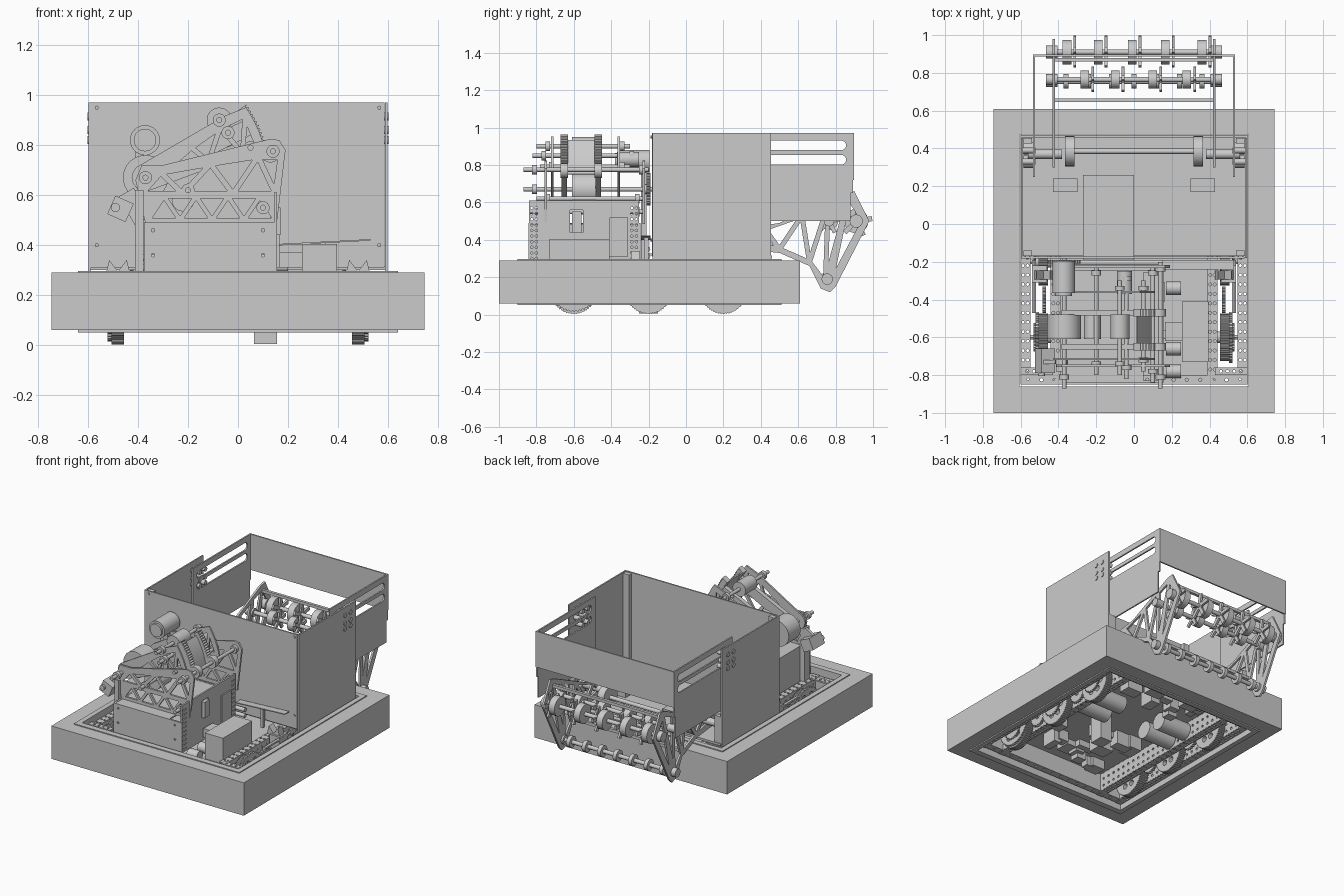
import bpy, bmesh, random
from math import sin, cos, pi, radians
from mathutils import Vector, Matrix

if "Cube" in bpy.data.objects:
    bpy.data.objects.remove(bpy.data.objects["Cube"])

random.seed(4)
AXES = {'x': ((0, 0, 1), (1, 0, 0), (0, 1, 0)), 'y': ((1, 0, 0), (0, 0, -1), (0, 1, 0)),
        'z': ((1, 0, 0), (0, 1, 0), (0, 0, 1))}

def finish(name, bm, loc, rot=(0, 0, 0)):
    me = bpy.data.meshes.new(name)
    bm.to_mesh(me)
    me.shade_smooth()
    me.set_sharp_from_angle(angle=radians(35))
    ob = bpy.data.objects.new(name, me)
    ob.location, ob.rotation_euler = loc, rot
    bpy.context.collection.objects.link(ob)

def box(name, a, b, rot=(0, 0, 0)):
    a, b, bm = Vector(a), Vector(b), bmesh.new()
    bmesh.ops.create_cube(bm, size=1, matrix=Matrix.Diagonal((*map(abs, b - a), 1)))
    finish(name, bm, (a + b) / 2, rot)

def cyl(name, p, axis, length, r, n=24):
    """Cylinder centred on p along a named axis."""
    bm = bmesh.new()
    bmesh.ops.create_cone(bm, cap_ends=True, segments=n, radius1=r, radius2=r, depth=length,
                          matrix=Matrix(AXES[axis]).to_4x4())
    finish(name, bm, p)

def plate(name, outline, holes, t, axis, at):
    """Flat sheet with holes; drawn in yz, xz or xy and placed at a position along its normal."""
    cu = bpy.data.curves.new(name, 'CURVE')
    cu.dimensions, cu.fill_mode, cu.extrude = '2D', 'BOTH', t / 2
    for pts in [outline] + list(holes):
        s = cu.splines.new('POLY')
        s.points.add(len(pts) - 1)
        for p, c in zip(s.points, pts):
            p.co = (c[0], c[1], 0, 1)
        s.use_cyclic_u = True
    tmp = bpy.data.objects.new(name, cu)
    bm = bmesh.new()
    bm.from_mesh(bpy.data.meshes.new_from_object(tmp))
    bpy.data.objects.remove(tmp)
    bm.transform(Matrix(AXES[axis]).to_4x4())
    bmesh.ops.remove_doubles(bm, verts=bm.verts, dist=1e-5)
    bmesh.ops.recalc_face_normals(bm, faces=bm.faces)
    finish(name, bm, [at * (k == axis) for k in 'xyz'])

def rect(a, b, c, d):
    return [(a, b), (c, b), (c, d), (a, d)]

def circ(x, y, r, n=10):
    return [(x + r * cos(2 * pi * i / n), y + r * sin(2 * pi * i / n)) for i in range(n)]

def ring(x, y, R, r):
    return [circ(*c, r, 12) for c in circ(x, y, R, 6)]

def slot(a, b, y, r):
    arc = [pi * i / 8 - pi / 2 for i in range(9)]
    return [(b + r * cos(t), y + r * sin(t)) for t in arc] + [(a - r * cos(t), y - r * sin(t)) for t in arc]

def gear(x, y, r, n, depth):
    return [(x + (r - depth * (i % 4 > 1)) * cos(pi * i / n / 2), y + (r - depth * (i % 4 > 1)) * sin(pi * i / n / 2))
            for i in range(4 * n)]

def strip(nodes, d):
    """Triangular lightening holes between zigzag nodes, each inset by d."""
    out = []
    for A, B, C in zip(*[map(Vector, nodes[k:]) for k in range(3)]):
        a, b, c = (B - C).length, (C - A).length, (A - B).length
        mid, inr = (A * a + B * b + C * c) / (a + b + c), abs((B - A).cross(C - A)) / (a + b + c)
        if inr > d * 1.3:
            out.append([mid + (v - mid) * (1 - d / inr) for v in (A, B, C)])
    return out

# bumper ring and its backing frame
plate('bumper', rect(-.745, -1, .745, .61), [rect(-.64, -.9, .64, .51)], .23, 'z', .175)
plate('bumper_backing', rect(-.64, -.9, .64, .51), [rect(-.605, -.86, .605, .475)], .245, 'z', .174)

# perforated chassis rails and drive wheels
for s in (-1, 1):
    for x in (.575, .415):
        side = [circ(-.82 + .05 * i, z, .009, 8) for i in range(26) for z in (.12, .17, .22)]
        top = [circ(s * (x + k), -.82 + .05 * i, .008, 8) for i in range(26) for k in (-.012, .012)]
        for e, z in ((-.024, .09), (.024, .25)):
            plate('rail_side', rect(-.85, .09, .47, .25), side, .006, 'x', s * (x + e))
            plate('rail_cap', rect(s * x - .026, -.85, s * x + .026, .47), top, .006, 'z', z)
    for y in (-.6, -.2, .2):
        plate('drive_wheel', gear(y, .128, .125, 56, .004), ring(y, .128, .062, .02), .05, 'x', s * .48)
        cyl('wheel_hub', (s * .48, y, .128), 'x', .08, .03)
        cyl('wheel_axle', (s * .49, y, .128), 'x', .2, .013, 6)
        plate('drive_sprocket', gear(y, .128, .075, 24, .008), [], .012, 'x', s * .525)
    plate('drive_gear', gear(-.6, .15, .135, 44, .006), ring(-.6, .15, .08, .025), .02, 'x', s * .512)
    for y in (-.4, 0):
        plate('idler_gear', gear(y, .15, .07, 22, .008), [circ(y, .15, .02)], .02, 'x', s * .475)
    for y in (-.09, .06):
        cyl('drive_motor', (s * .27, y, .15), 'x', .22, .06)
        cyl('motor_nose', (s * .385, y, .15), 'x', .05, .025)
    cyl('side_shaft', (s * .53, -.33, .27), 'y', .28, .012, 6)
    # notched guide, gearbox and gusset at the corners
    plate('notched_guide', [(s * .48 + dx, z) for dx, z in ((-.05, .28), (-.035, .34), (0, .295), (.035, .34), (.05, .28))],
          [], .05, 'y', -.27)
    box('corner_gearbox', (s * .46, -.31, .2), (s * .54, -.22, .29))
    plate('corner_gusset', rect(s * .43, -.8, s * .6, -.76),
          [circ(s * (.46 + .035 * i), -.78, .008, 8) for i in range(4)], .01, 'z', .262)
for y in (-.825, .445):
    plate('cross_rail', rect(-.6, y - .025, .6, y + .025), [circ(-.56 + .07 * i, y, .009, 8) for i in range(17)], .16, 'z', .17)

# belly pan with hanging electronics
box('belly_pan', (-.44, -.84, .215), (.44, .46, .225))
for i in range(28):
    x, y = random.uniform(-.37, .27), random.choice([random.uniform(-.77, -.3), random.uniform(.14, .34)])
    box('electronics_box', (x, y, .216), (x + random.uniform(.05, .13), y + random.uniform(.05, .12), random.uniform(.11, .18)))
box('underside_sensor', (.063, -.25, .005), (.155, -.15, .2))

# upright cargo hopper
box('hopper_front', (-.597, -.182, .31), (.585, -.172, .97))
box('hopper_floor', (-.59, -.17, .30), (.59, .46, .315))
box('floor_plate', (-.27, -.2, .316), (0, .26, .328))
for s in (-1, 1):
    box('hopper_side', (s * .587, -.18, .29), (s * .597, .455, .97))
    for y, z in ((-.155, .965), (.44, .5)):
        box('corner_post', (s * .54, y - .015, .31), (s * .585, y + .015, z))
    for y in (.33, .39):
        for z in (.82, .86, .915):
            cyl('slide_bearing', (s * .562, y, z), 'x', .08, .016, 16)
    # sliding extension
    plate('extension_side', [(.25, .5), (.88, .5), (.88, .65), (.893, .65), (.893, .97), (.25, .97)],
          [slot(.32, .83, .905, .026), slot(.32, .83, .828, .026)], .01, 'x', s * .53)
    for z in (.4, .95):
        cyl('wall_screw', (s * .565, -.184, z), 'y', .01, .008, 10)
box('extension_back', (-.535, .888, .72), (.535, .898, .97))

# rear intake: truss arms, star wheels, rollers
arm = [(.3, .35), (.3, .46), (.5, .49), (.85, .65), (.9, .66), (.98, .5), (.80, .15), (.77, .12), (.72, .14), (.66, .26), (.5, .33)]
nodes = [(.35, .38), (.42, .46), (.5, .35), (.62, .53), (.66, .28), (.76, .59), (.745, .17), (.87, .63), (.77, .16), (.95, .5)]
for s in (-1, 1):
    plate('intake_arm', arm, strip(nodes, .013), .014, 'x', s * .425)
    for y, z, r in ((.91, .5, .035), (.765, .5, .028), (.755, .19, .03)):
        cyl('arm_hub', (s * .435, y, z), 'x', .06, r)
    cyl('pivot_wheel', (s * .34, .385, .37), 'x', .05, .08)
    box('pivot_mount', (s * .3, .17, .31), (s * .43, .24, .36))
    for y in (.33, .40):
        cyl('pivot_motor', (s * .555, y, .37), 'x', .06, .033)
    cyl('arm_pivot', (s * .47, .37, .4), 'x', .18, .025)
for y, z, r, xs in ((.91, .5, .065, (-.355, -.19, -.01, .165, .36)), (.765, .5, .048, (-.26, -.1, .1, .28))):
    cyl('roller_shaft', (0, y, z), 'x', .92, .014)
    for x in xs:
        cyl('intake_wheel', (x, y, z), 'x', .046, r)
        plate('star_wheel', gear(y, z, r + .022, 5, r - .003), [], .014, 'x', x + .042)
cyl('lower_roller', (0, .755, .19), 'x', .88, .014)
for i in range(7):
    cyl('lower_disc', (-.36 + .12 * i, .755, .19), 'x', .026, .038)
cyl('pivot_shaft', (0, .385, .37), 'x', .7, .014)
box('intake_crossbar', (-.43, .645, .29), (.43, .665, .31))
box('intake_top_bar', (-.43, .86, .60), (.43, .88, .62))

# launcher base
screws = [circ(x, z, .007, 8) for x in (-.34, .1) for z in (.36, .46)]
for name, y in (('base_front', -.835), ('base_back', -.25)):
    plate(name, rect(-.37, .28, .15, .49), screws, .012, 'y', y)
plate('base_right', rect(-.84, .28, -.25, .61), [rect(-.62, .44, -.55, .56)] +
      [circ(y, .3 + .03 * i, .007, 8) for y in (-.825, -.8, -.29, -.265) for i in range(10)], .012, 'x', .15)
box('base_left', (-.376, -.84, .22), (-.364, -.25, .49))
box('base_deck', (-.37, -.84, .478), (.05, -.25, .488))
box('side_switch', (.13, -.61, .44), (.17, -.56, .55))
box('side_controller', (.13, -.41, .31), (.165, -.31, .52))

# launcher side trusses
side = [(-.37, .485), (-.41, .66), (-.385, .72), (-.3, .72), (.13, .825), (.165, .82), (.19, .78), (.155, .485)]
top = [(-.385, .605), (-.31, .69), (-.22, .605), (-.11, .725), (-.02, .605), (.08, .755), (.15, .605), (.17, .75)]
low = [(-.36 + .064 * i, .5 if i % 2 == 0 else .595) for i in range(9)]
for y in (-.75, -.225):
    plate('launcher_truss', side, strip(top, .011) + strip(low, .009), .014, 'y', y)

# tilting hood, pivoting about the flywheel axis
def pol(r, a):
    return (-.37 + r * cos(radians(a)), .67 + r * sin(radians(a)))

def arc(r, a, b, n=9):
    return [pol(r, a + (b - a) * i / (n - 1)) for i in range(n)]

fan = arc(.055, 130, 300, 8) + [pol(.3, 10)] + arc(.49, 11, 35) + [pol(.4, 38)]
fan_holes = strip([pol(.08, 20), pol(.22, 33), pol(.26, 14), pol(.36, 34), pol(.4, 14), pol(.47, 32), pol(.47, 13)], .01)
for y, rack_y in ((-.715, -.65), (-.36, -.47)):
    plate('hood_plate', fan, fan_holes, .012, 'y', y)
    rack = [pol(.5 - .01 * (i % 2), 8 + 28 * i / 30) for i in range(31)]
    plate('hood_rack', rack + arc(.455, 36, 8), [], .04, 'y', rack_y)
    plate('hood_arm', [pol(.04, 110), pol(.04, 290), pol(.46, 22), pol(.46, 30)], [], .03, 'y', rack_y)
    cyl('pinion', (.13, rack_y, .77), 'y', .04, .04, 16)
plate('hood_sheet', arc(.47, 10, 34) + arc(.462, 34, 10), [], .14, 'y', -.56)
for name, x, y, z, w, r in (('flywheel', -.37, -.545, .67, .13, .09), ('hood_roller', -.075, -.545, .9, .13, .05),
                            ('feed_roller', -.22, -.545, .58, .13, .045), ('launcher_motor', -.372, -.28, .82, .17, .06),
                            ('motor_ring', -.372, -.37, .82, .02, .045), ('hood_motor', -.05, -.31, .83, .12, .04),
                            ('camera_lens', -.49, -.795, .55, .02, .018)):
    cyl(name, (x, y, z), 'y', w, r, 32)
for x, z, a, b in ((-.37, .67, -.87, -.18), (.14, .775, -.87, -.2), (-.075, .9, -.8, -.3), (-.04, .85, -.82, -.25),
                   (.05, .79, -.78, -.3), (-.2, .62, -.8, -.22), (.1, .55, -.84, -.22)):
    cyl('cross_shaft', (x, (a + b) / 2, z), 'y', b - a, .012, 12)
    for y in (a + .06, b - .04):
        cyl('shaft_bearing', (x, y, z), 'y', .025, .026)
plate('drive_pulley', gear(-.37, .67, .088, 30, .006), ring(-.37, .67, .05, .014), .02, 'y', -.2)
box('belt_guard', (-.412, -.24, .29), (-.378, -.21, .78))
box('front_leg', (-.412, -.78, .25), (-.378, -.72, .62))
box('camera', (-.51, -.79, .505), (-.43, -.66, .585), (0, radians(24), 0))
box('camera_mount', (-.45, -.74, .49), (-.38, -.72, .62), (0, radians(-30), 0))

# battery, lid and small parts on the front deck
box('battery', (.255, -.73, .225), (.395, -.41, .405))
box('battery_cap', (.165, -.62, .31), (.255, -.52, .37))
box('tilted_lid', (.15, -.24, .408), (.53, -.19, .414), (0, radians(-3), 0))
box('lid_post', (.33, -.225, .27), (.35, -.2, .41))
for z in (.31, .35):
    cyl('feed_shaft', (-.1, -.205, z), 'x', .6, .014)
for y in (-.78, -.66, -.34):
    cyl('deck_motor', (.21, y, .26), 'x', .08, .035)
